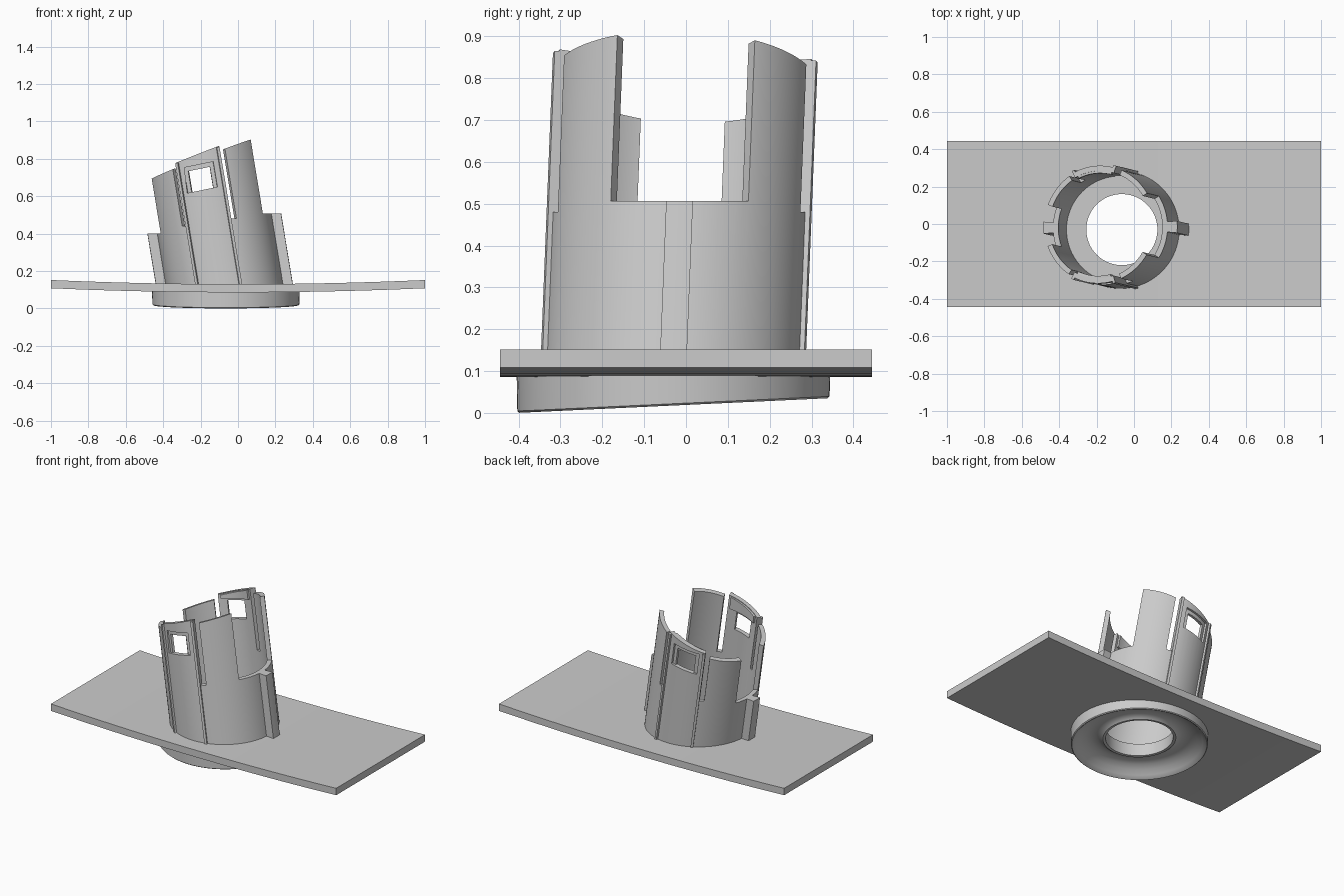
import bpy, bmesh, math

if "Cube" in bpy.data.objects:
    bpy.data.objects.remove(bpy.data.objects["Cube"])

CX, CY, Z0 = -0.075, -0.03, 0.14      # tube axis where it meets the plate
LX, LY = -0.165, 0.04                 # lean of the axis per unit height
RI, RO = 0.287, 0.315                 # tube wall radii


def place(a, r, z):
    """Angle in degrees, radius and height on the leaning tube -> world."""
    t = math.radians(a)
    return (CX + LX * (z - Z0) + r * math.cos(t),
            CY + LY * (z - Z0) + r * math.sin(t), z)


def finish(bm, name, smooth=True):
    bmesh.ops.recalc_face_normals(bm, faces=bm.faces)
    me = bpy.data.meshes.new(name)
    bm.to_mesh(me)
    bm.free()
    ob = bpy.data.objects.new(name, me)
    bpy.context.collection.objects.link(ob)
    if smooth:
        shade(ob)
    return ob


def activate(ob):
    bpy.ops.object.select_all(action='DESELECT')
    ob.select_set(True)
    bpy.context.view_layer.objects.active = ob


def shade(ob):
    activate(ob)
    bpy.ops.object.shade_smooth_by_angle(angle=math.radians(30))


def cut(ob, cutter):
    cutter.hide_render = True
    activate(ob)
    m = ob.modifiers.new("cut", 'BOOLEAN')
    m.operation, m.solver, m.object = 'DIFFERENCE', 'EXACT', cutter
    bpy.ops.object.modifier_apply(modifier=m.name)
    bpy.data.objects.remove(cutter)


def sector(bm, a0, a1, r0, r1, zb, zt, step=3.0):
    """Curved wall block; zb and zt are heights or functions of angle and radius."""
    fb = zb if callable(zb) else lambda a, r: zb
    ft = zt if callable(zt) else lambda a, r: zt
    n = max(1, round((a1 - a0) / step))
    full = abs(a1 - a0 - 360) < 1e-6
    rings = []
    for i in range(n if full else n + 1):
        a = a0 + (a1 - a0) * i / n
        pts = [(r0, fb(a, r0)), (r1, fb(a, r1)), (r1, ft(a, r1)), (r0, ft(a, r0))]
        rings.append([bm.verts.new(place(a, r, z)) for r, z in pts])
    pairs = list(zip(rings, rings[1:])) + ([(rings[-1], rings[0])] if full else [])
    for p, q in pairs:
        for k in range(4):
            bm.faces.new((p[k], p[(k + 1) % 4], q[(k + 1) % 4], q[k]))
    if not full:
        bm.faces.new(rings[0])
        bm.faces.new(rings[-1][::-1])


def mirrored(bm, a0, a1, *args, **kw):
    sector(bm, a0, a1, *args, **kw)
    sector(bm, -a1, -a0, *args, **kw)


def rim(a, r):
    """Slanted upper edge, with the window panels slightly taller."""
    t = math.radians(a)
    b = abs((a + 180) % 360 - 180)
    extra = 0.027 if 70 < b < 121.5 else 0.0
    x = CX - LX * Z0 + r * math.cos(t)
    return (0.87 + extra + 0.39 * x - 0.04 * r * math.sin(t)) / (1 - 0.39 * LX)


def slanted(z):
    """Level that climbs gently toward +x."""
    return lambda a, r: z + 0.2 * r * math.cos(math.radians(a))


# gently bent plate with a round opening
bm = bmesh.new()
N = 32
cols = []
for i in range(N + 1):
    x = -1 + 2 * i / N
    d = 0.022 * x * x
    cols.append([bm.verts.new((x, y, z + d)) for y, z in
                 ((-0.445, 0.086), (0.445, 0.086), (0.445, 0.13), (-0.445, 0.13))])
for p, q in zip(cols, cols[1:]):
    for k in range(4):
        bm.faces.new((p[k], p[(k + 1) % 4], q[(k + 1) % 4], q[k]))
bm.faces.new(cols[0])
bm.faces.new(cols[-1][::-1])
plate = finish(bm, "plate", False)
bpy.ops.mesh.primitive_cylinder_add(vertices=96, radius=0.19, depth=1,
                                    location=(-0.065, -0.03, 0.1))
cut(plate, bpy.context.object)
shade(plate)

# hollowed flange under the plate, its lower face tilted
profile = [(0.19, 0.11), (0.19, 0.06), (0.205, 0.058), (0.215, 0.067), (0.24, 0.076),
           (0.27, 0.077), (0.30, 0.07), (0.33, 0.055), (0.355, 0.035),
           (0.37, 0.0205), (0.378, 0.0176), (0.383, 0.022), (0.385, 0.11)]
bm = bmesh.new()
rings = []
S = 96
for i in range(S):
    t = 2 * math.pi * i / S
    ring = []
    for r, z in profile:
        f = max(0, (r - 0.19) / 0.19)
        y = r * math.sin(t) * (1 - 0.025 * f)
        w = min(1, (0.11 - z) / 0.07)
        ring.append(bm.verts.new((-0.065 + r * math.cos(t) * (1 + 0.025 * f),
                                  -0.03 + y, z + 0.047 * y * w)))
    rings.append(ring)
for p, q in zip(rings, rings[1:] + rings[:1]):
    for k in range(len(profile)):
        j = (k + 1) % len(profile)
        bm.faces.new((p[k], p[j], q[j], q[k]))
finish(bm, "flange")

# leaning tube, cut into upright fingers
bm = bmesh.new()
sector(bm, 0, 360, RI, RO, 0.11, rim, step=2)
tube = finish(bm, "slotted_tube", False)

bm = bmesh.new()
sector(bm, -31.5, 31.5, 0.2, 0.4, 0.507, 1.2)          # wide opening
sector(bm, 159.5, 200.5, 0.2, 0.4, 0.40, 1.2)          # opposite opening
mirrored(bm, 67, 73, 0.2, 0.4, 0.48, 1.2)              # narrow slits
mirrored(bm, 118.5, 123.5, 0.2, 0.4, 0.44, 1.2)
cut(tube, finish(bm, "slot_cutter", False))

bm = bmesh.new()                                       # recess around windows
mirrored(bm, 81, 112, RO - 0.012, 0.4, slanted(0.64), slanted(0.775))
cut(tube, finish(bm, "recess_cutter", False))
bm = bmesh.new()                                       # windows
mirrored(bm, 85, 108, 0.2, 0.4, slanted(0.64), slanted(0.752))
cut(tube, finish(bm, "window_cutter", False))
shade(tube)

# raised ridges along the panel edges
bm = bmesh.new()
for a in (73, 115.8):
    mirrored(bm, a, a + 2.7, RO - 0.008, RO + 0.012, 0.12,
             lambda a, r: rim(a, RO) - 0.004, step=1.35)
finish(bm, "panel_ridges")

# thickened strip inside the panel tops
bm = bmesh.new()
mirrored(bm, 76, 115, RI - 0.012, RI + 0.004, slanted(0.765),
         lambda a, r: rim(a, RI) - 0.004)
finish(bm, "panel_lips")

# key ribs on both sides
for name, a, top in (("right_rib", 0, 0.507), ("left_rib", 180, 0.40)):
    bm = bmesh.new()
    sector(bm, a - 5, a + 5, RO - 0.01, 0.367, 0.12, top)
    finish(bm, name)
